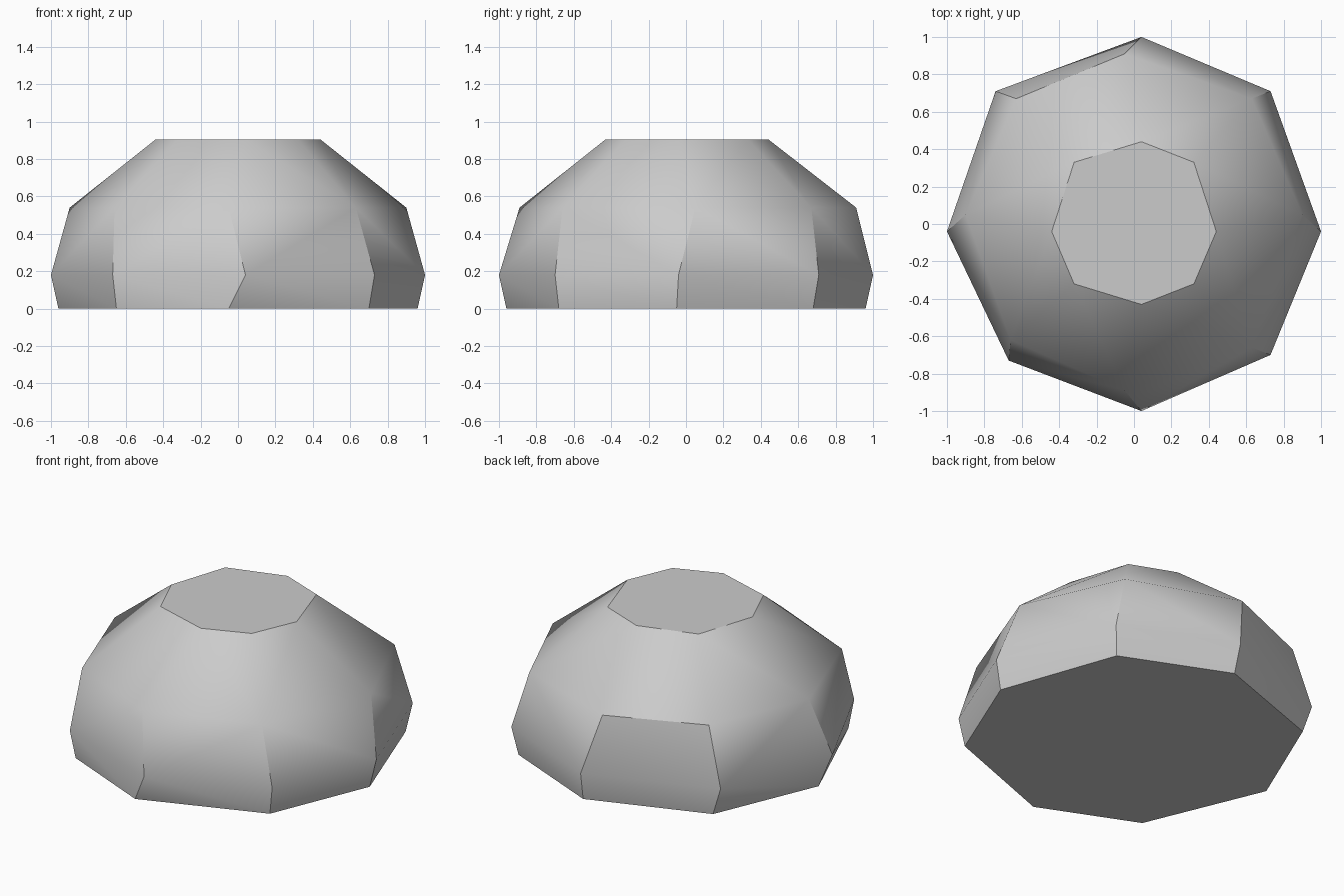
import bpy
import bmesh
from math import radians

cube = bpy.data.objects.get("Cube")
if cube:
    bpy.data.objects.remove(cube, do_unlink=True)

# One plain grey stone colour
stone = bpy.data.materials.new("stone grey")
stone.use_nodes = True
GREY = (0.6, 0.6, 0.6, 1.0)
stone.diffuse_color = GREY
bsdf = next(n for n in stone.node_tree.nodes if n.type == "BSDF_PRINCIPLED")
bsdf.inputs["Base Color"].default_value = GREY

# Eight-sided rings of the boulder: height, then corners counter-clockwise from +x
rings = [
    (0.0, [(.96, -.05), (.70, .68), (.05, .96), (-.68, .70),
           (-.96, .04), (-.65, -.70), (-.05, -.96), (.70, -.68)]),
    (0.18, [(1, -.04), (.73, .71), (.04, 1), (-.74, .71),
            (-1, -.04), (-.67, -.73), (.04, -1), (.73, -.70)]),
    (0.54, [(.90, .05), (.63, .67), (-.05, .91), (-.63, .67),
            (-.90, .05), (-.66, -.62), (-.05, -.89), (.63, -.66)]),
    (0.905, [(.44, -.04), (.32, .33), (.04, .44), (-.32, .33),
             (-.44, -.04), (-.32, -.32), (.04, -.43), (.32, -.32)]),
]

# Wrap the rings in a convex faceted shell
bm = bmesh.new()
for z, corners in rings:
    for x, y in corners:
        bm.verts.new((x, y, z))
bmesh.ops.convex_hull(bm, input=bm.verts[:])
bmesh.ops.delete(bm, geom=[v for v in bm.verts if not v.link_faces], context="VERTS")

# Merge the flat cap and base into single faces
bmesh.ops.dissolve_limit(bm, angle_limit=radians(0.5), verts=bm.verts[:], edges=bm.edges[:])
bmesh.ops.recalc_face_normals(bm, faces=bm.faces[:])

mesh = bpy.data.meshes.new("boulder")
bm.to_mesh(mesh)
bm.free()
mesh.materials.append(stone)
boulder = bpy.data.objects.new("boulder", mesh)
bpy.context.collection.objects.link(boulder)

# Soft facets with hard corners
bpy.ops.object.select_all(action="DESELECT")
boulder.select_set(True)
bpy.context.view_layer.objects.active = boulder
bpy.ops.object.shade_smooth_by_angle(angle=radians(35))
